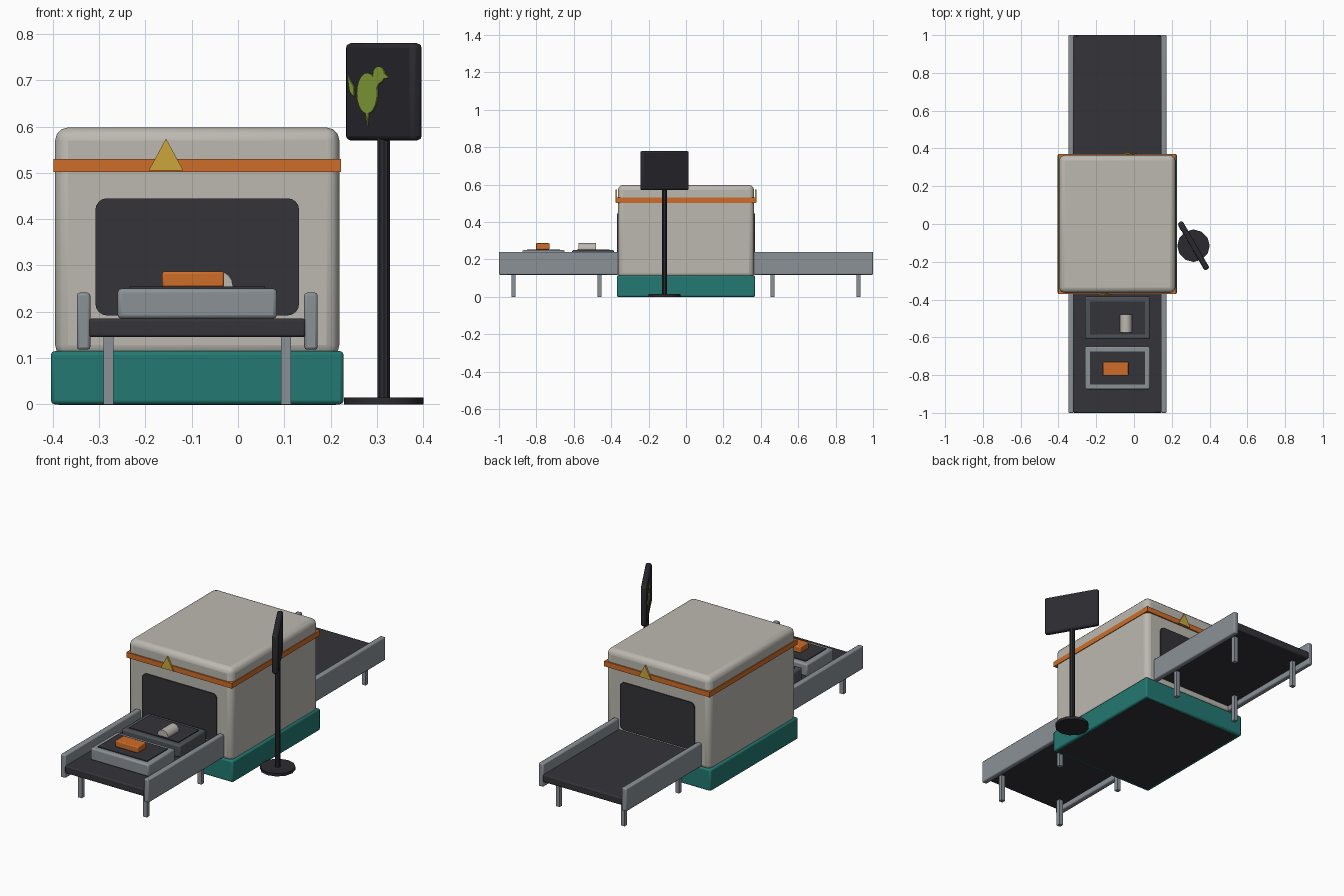
import bpy, bmesh, math
from mathutils import Matrix, Vector

if "Cube" in bpy.data.objects:
    bpy.data.objects.remove(bpy.data.objects["Cube"])


def material(name, rgb):
    m = bpy.data.materials.new(name)
    m.diffuse_color = (*rgb, 1)
    m.use_nodes = True
    m.node_tree.nodes["Principled BSDF"].inputs["Base Color"].default_value = m.diffuse_color
    return m


CREAM = material("warm grey", (0.50, 0.485, 0.435))
ORANGE = material("orange", (0.62, 0.155, 0.022))
TEAL = material("teal", (0.017, 0.19, 0.17))
STEEL = material("steel grey", (0.26, 0.285, 0.31))
DARK = material("charcoal", (0.034, 0.033, 0.041))
SIGN = material("sign black", (0.024, 0.023, 0.029))
SLATE = material("slate grey", (0.075, 0.083, 0.095))
YELLOW = material("warning yellow", (0.60, 0.38, 0.048))
GREEN = material("leaf green", (0.28, 0.40, 0.045))


def finish(name, bm, mat, bevel=0.0, segments=2):
    bmesh.ops.recalc_face_normals(bm, faces=bm.faces)
    mesh = bpy.data.meshes.new(name)
    bm.to_mesh(mesh)
    bm.free()
    ob = bpy.data.objects.new(name, mesh)
    bpy.context.collection.objects.link(ob)
    mesh.materials.append(mat)
    if bevel:
        mod = ob.modifiers.new("bevel", "BEVEL")
        mod.width, mod.segments = bevel, segments
    bpy.ops.object.select_all(action="DESELECT")
    bpy.context.view_layer.objects.active = ob
    ob.select_set(True)
    bpy.ops.object.shade_smooth_by_angle(angle=math.radians(35))
    return ob


def box(name, x, y, z, mat, bevel=0.0, segments=2):
    """Box from (low, high) ranges on each axis."""
    bm = bmesh.new()
    bmesh.ops.create_cube(bm, size=1)
    for v in bm.verts:
        v.co = [(r[0] + r[1]) / 2 + c * (r[1] - r[0]) for r, c in zip((x, y, z), v.co)]
    return finish(name, bm, mat, bevel, segments)


def cylinder(name, centre, radius, length, mat, sides=16, rot=None, bevel=0.0):
    bm = bmesh.new()
    m = Matrix.Translation(centre) @ (rot or Matrix())
    bmesh.ops.create_cone(bm, cap_ends=True, segments=sides, radius1=radius,
                          radius2=radius, depth=length, matrix=m)
    return finish(name, bm, mat, bevel, 1)


def plate(name, points, depth, mat, matrix):
    """Flat outline in local x, z, facing local -y, starting at y = 0."""
    bm = bmesh.new()
    face = bm.faces.new([bm.verts.new((p[0], 0, p[1])) for p in points])
    ext = bmesh.ops.extrude_face_region(bm, geom=[face])
    for v in ext["geom"]:
        if isinstance(v, bmesh.types.BMVert):
            v.co.y -= depth
    bm.transform(matrix)
    return finish(name, bm, mat)


def ellipse(cx, cz, rx, rz, n=20):
    return [(cx + rx * math.cos(math.tau * i / n), cz + rz * math.sin(math.tau * i / n))
            for i in range(n)]


CX = -0.088  # machine centre line

# Machine housing
box("base", (CX - 0.316, CX + 0.316), (-0.37, 0.37), (0, 0.115), TEAL, 0.008)
box("base_underside", (CX - 0.30, CX + 0.30), (-0.355, 0.355), (-0.001, 0.004), DARK)
box("housing", (CX - 0.307, CX + 0.307), (-0.364, 0.364), (0.10, 0.598), CREAM, 0.028, 3)
box("stripe", (CX - 0.311, CX + 0.311), (-0.371, 0.371), (0.502, 0.53), ORANGE)

# Rounded tunnel opening
opening = []
for cx, cz, a0 in ((0.195, 0.42, 0), (-0.195, 0.42, 90), (-0.195, 0.217, 180), (0.195, 0.217, 270)):
    for k in range(5):
        a = math.radians(a0 + 22.5 * k)
        opening.append((cx + 0.025 * math.cos(a), cz + 0.025 * math.sin(a)))

# Entry and exit ends are the same, turned half way round
for end, turn in (("front", 0), ("back", math.pi)):
    place = Matrix.Translation((CX, 0, 0)) @ Matrix.Rotation(turn, 4, "Z")
    face = place @ Matrix.Translation((0, -0.362, 0))
    plate(end + "_tunnel_opening", opening, 0.008, DARK, face)
    plate(end + "_warning_triangle", [(-0.105, 0.505), (-0.03, 0.505), (-0.0675, 0.574)],
          0.009, YELLOW, place @ Matrix.Translation((0, -0.368, 0)))

    s = -1 if end == "front" else 1
    span = sorted((s * 0.36, s * 1.0))
    box(end + "_belt", (CX - 0.235, CX + 0.235), span, (0.145, 0.185), DARK, 0.006)
    for side, d in (("left", -1), ("right", 1)):
        xr = sorted((CX + d * 0.231, CX + d * 0.260))
        box(f"{end}_{side}_rail", xr, span, (0.118, 0.241), STEEL, 0.006)
        for i, y in enumerate((0.463, 0.922)):
            x = CX + d * 0.192
            box(f"{end}_{side}_leg_{i + 1}", (x - 0.011, x + 0.011),
                (s * y - 0.011, s * y + 0.011), (0, 0.15), STEEL)

# Trays on the front belt
for name, yc, mat in (("outer_tray", -0.762, STEEL), ("inner_tray", -0.497, SLATE)):
    box(name, (CX - 0.172, CX + 0.172), (yc - 0.113, yc + 0.113), (0.185, 0.25), mat, 0.008)
    box(name + "_liner", (CX - 0.146, CX + 0.146), (yc - 0.087, yc + 0.087),
        (0.246, 0.254), DARK)

# Luggage in the trays
box("orange_case", (-0.164, -0.03), (-0.803, -0.73), (0.253, 0.287), ORANGE, 0.005)
cylinder("canister", (-0.043, -0.527, 0.256), 0.032, 0.094, CREAM, 16,
         Matrix.Rotation(math.pi / 2, 4, "X"))

# Sign on a post
SX, SY = 0.315, -0.115
cylinder("sign_foot", (SX, SY, 0.0075), 0.086, 0.015, SIGN, 12)
cylinder("sign_post", (SX, SY, 0.30), 0.014, 0.58, SIGN, 10)
sign = Matrix.Translation((SX, SY, 0)) @ Matrix.Rotation(math.radians(-60), 4, "Z")
panel = box("sign_panel", (-0.145, 0.145), (-0.015, 0.015), (0.57, 0.78), SIGN, 0.01)
panel.matrix_world = sign

# Plain bird pictogram on the sign
front = sign @ Matrix.Translation((0, -0.0145, 0))
shapes = {
    "body": ellipse(-0.043, 0.672, 0.044, 0.044),
    "head": ellipse(0.007, 0.712, 0.025, 0.018, 14),
    "neck": [(-0.02, 0.69), (0.0, 0.685), (0.015, 0.70), (-0.015, 0.715)],
    "beak": [(0.025, 0.703), (0.052, 0.705), (0.026, 0.718)],
    "tail": [(-0.128, 0.71), (-0.118, 0.675), (-0.10, 0.665), (-0.10, 0.685)],
    "foot": [(-0.05, 0.635), (-0.043, 0.60), (-0.036, 0.635)],
}
for part, pts in shapes.items():
    plate("bird_" + part, pts, 0.003, GREEN, front)
